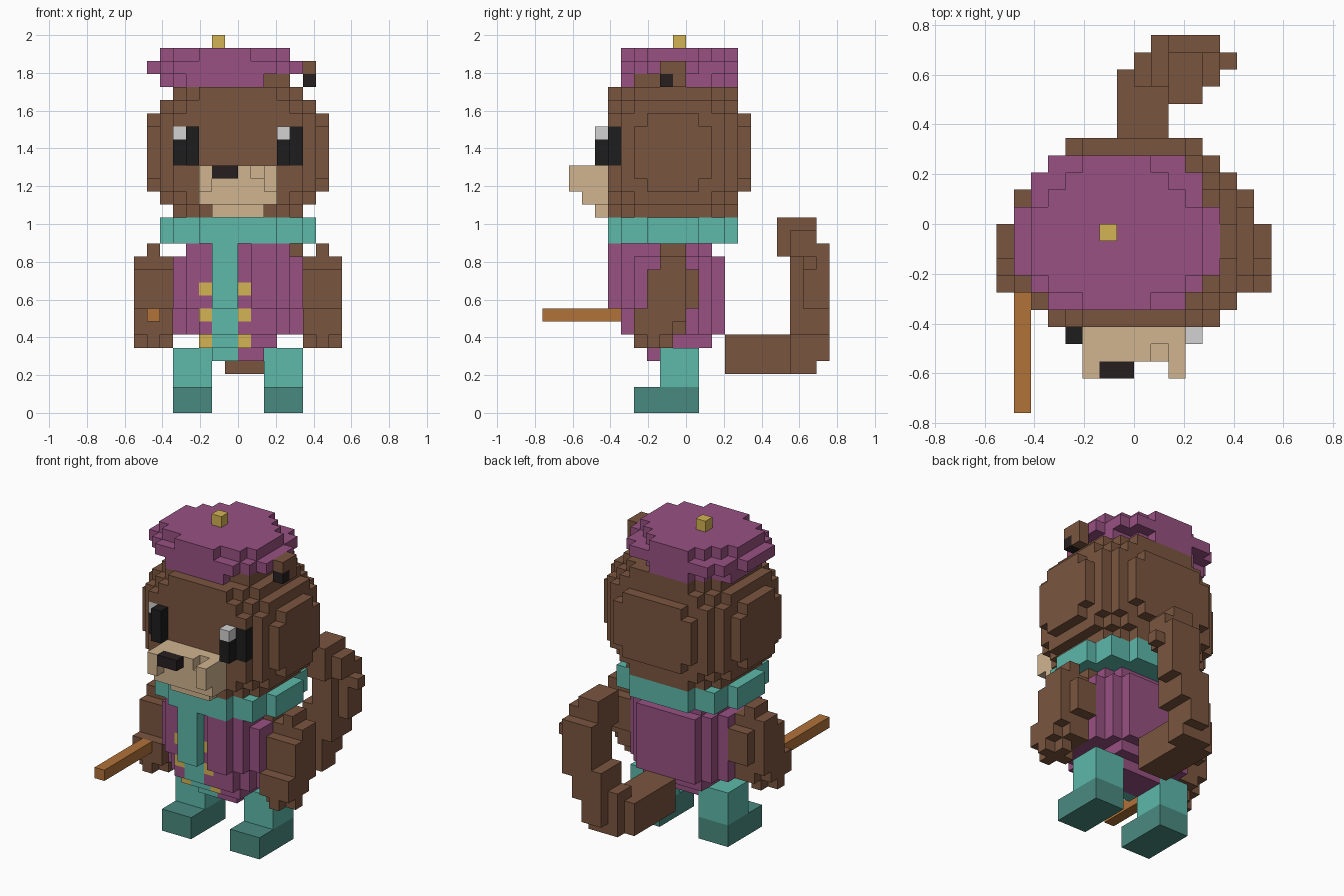
import bpy
import bmesh

cube = bpy.data.objects.get("Cube")
if cube:
    bpy.data.objects.remove(cube, do_unlink=True)

U = 2 / 29            # edge length of one block
owner = {}            # block cell -> part name; later parts replace earlier ones
part_colour = {}


def srgb(hexa):
    c = [int(hexa[i:i + 2], 16) / 255 for i in (0, 2, 4)]
    return [v / 12.92 if v <= 0.04045 else ((v + 0.055) / 1.055) ** 2.4 for v in c] + [1.0]


def make_material(name, hexa):
    m = bpy.data.materials.new(name)
    m.use_nodes = True
    m.diffuse_color = srgb(hexa)
    bsdf = next(n for n in m.node_tree.nodes if n.type == 'BSDF_PRINCIPLED')
    bsdf.inputs["Base Color"].default_value = srgb(hexa)
    bsdf.inputs["Roughness"].default_value = 0.9
    return m


mats = {n: make_material(n, h) for n, h in {
    "brown fur": "7A553E", "plum cloth": "985182", "teal cloth": "5DB8AA",
    "dark teal": "498A80", "gold": "D4B354", "tan fur": "D1B490",
    "wood": "B07239", "black": "1D1D1D", "nose black": "271F20",
    "light grey": "D2D2D2"}.items()}


def box(part, colour, x, y, z):
    """Fill blocks from the low to the high limit on each axis."""
    part_colour[part] = colour
    for i in range(*x):
        for j in range(*y):
            for k in range(*z):
                owner[i, j, k] = part


def disc(part, colour, cx, y0, halves, z):
    """Fill a rounded slab: one half width for each row from y0 backwards."""
    for r, h in enumerate(halves):
        box(part, colour, (cx - h, cx + h), (y0 + r, y0 + r + 1), z)


# Torso, narrowing towards the bottom, with a raised lapel on each side
disc("torso", "plum cloth", 0, -5, [4, 5, 5, 5, 5, 5, 4, 3], (8, 12))
disc("torso", "plum cloth", 0, -5, [4, 4, 4, 4, 4, 4, 3], (12, 13))
disc("torso", "plum cloth", 0, -5, [3, 4, 5, 5, 5, 5, 4, 3], (6, 8))
disc("torso", "plum cloth", 0, -4, [3, 3, 3, 3, 3, 3], (5, 6))
disc("torso", "plum cloth", 0, -3, [2, 2, 2, 2], (4, 5))
box("torso", "plum cloth", (1, 3), (-6, -5), (8, 13))


def front_block(x, z):
    return min(j for (i, j, k) in owner if i == x and k == z)


# Buttons and hanging scarf end replace the front blocks of the torso
for z in (5, 7, 9):
    for x in (-3, 0):
        y = front_block(x, z)
        box("buttons", "gold", (x, x + 1), (y, y + 1), (z, z + 1))
for z in range(4, 8):
    y = front_block(-2, z)
    box("scarf_end", "teal cloth", (-2, 0), (y, y + 1), (z, z + 1))
box("scarf_end", "teal cloth", (-2, 0), (-6, -5), (8, 13))

# Scarf collar
disc("scarf_collar", "teal cloth", 0, -6, [3, 5, 5, 6, 6, 6, 6, 5, 5, 3], (13, 15))

# Legs, feet and rounded arms
for side, s in (("left", 1), ("right", -1)):
    def span(a, b):
        return (a, b) if s > 0 else (-b, -a)
    box(side + "_leg", "teal cloth", span(2, 5), (-2, 1), (2, 5))
    box(side + "_foot", "dark teal", span(2, 5), (-4, 1), (0, 2))
    arm = side + "_arm"
    box(arm, "brown fur", span(6, 7), (-2, 0), (11, 13))
    box(arm, "brown fur", span(5, 8), (-2, 0), (10, 12))
    box(arm, "brown fur", span(5, 7), (-3, 1), (8, 11))
    box(arm, "brown fur", span(5, 7), (-4, 0), (6, 8))
    box(arm, "brown fur", span(7, 8), (-3, 0), (7, 11))
    box(arm, "brown fur", span(7, 8), (-4, -1), (6, 8))
    box(arm, "brown fur", span(6, 7), (-4, -1), (5, 6))
    box(arm, "brown fur", span(5, 8), (-3, -2), (5, 6))
box("left_arm", "brown fur", (4, 5), (-2, 0), (12, 13))

# Stick held in the right hand
box("stick", "wood", (-7, -6), (-11, -4), (7, 8))

# Tail: back, sideways while rising, then curling forward
for b in (((-1, 2), (3, 9), (3, 6)), ((0, 3), (8, 10), (3, 6)),
          ((1, 3), (9, 11), (4, 7)), ((0, 3), (8, 10), (5, 7)),
          ((1, 4), (8, 10), (6, 9)), ((1, 4), (10, 11), (6, 9)),
          ((2, 5), (9, 11), (8, 13)), ((2, 4), (8, 9), (8, 13)),
          ((2, 4), (7, 10), (12, 15)), ((2, 5), (8, 10), (12, 14)),
          ((5, 6), (9, 10), (11, 12))):
    box("tail", "brown fur", *b)

# Beret with a small knob
disc("beret", "plum cloth", -1, -5, [3, 3, 4, 5, 5, 5, 5, 3, 2], (25, 26))
disc("beret", "plum cloth", -1, -5, [4, 5, 6, 6, 6, 6, 5, 5, 4], (26, 27))
disc("beret", "plum cloth", -1, -5, [2, 4, 5, 5, 5, 5, 4, 3, 2], (27, 28))
box("beret_knob", "gold", (-2, -1), (-1, 0), (28, 29))

# Head: rounded block, trimmed by depth and by height
trim_y = {4: 3, 3: 2, 2: 1, -5: 1, -6: 2}
trim_z = {15: 2, 16: 1, 23: 1, 24: 2, 25: 3}
for z in range(15, 26):
    lo, hi = (-4, 0) if z == 25 else (-6, 5 if 17 <= z < 23 else 4)
    for y in range(lo, hi):
        w = 7 - trim_y.get(y, 0) - trim_z.get(z, 0)
        if z in (17, 22) and y in (-4, 1, 4):
            w -= 1
        box("head", "brown fur", (-w, w), (y, y + 1), (z, z + 1))

# Left ear poking out from under the beret
box("left_ear", "brown fur", (5, 6), (-2, 0), (26, 27))
box("left_ear", "brown fur", (5, 6), (-1, 0), (25, 26))
box("left_ear_inner", "nose black", (5, 6), (-2, -1), (25, 26))

# Eyes wrap round the face by one step; each has a highlight
for s in ("left", "right"):
    inner, outer = (3, 4) if s == "left" else (-4, -5)
    box(s + "_eye", "black", (inner, inner + 1), (-7, -6), (19, 22))
    box(s + "_eye", "black", (outer, outer + 1), (-6, -5), (19, 22))
box("left_eye_highlight", "light grey", (3, 4), (-7, -6), (21, 22))
box("right_eye_highlight", "light grey", (-5, -4), (-6, -5), (21, 22))

# Snout with a notch beside the nose, cheeks and nose
box("snout", "tan fur", (-2, 2), (-7, -5), (15, 16))
box("snout", "tan fur", (-3, 3), (-8, -5), (16, 18))
box("snout", "tan fur", (-3, 3), (-7, -5), (18, 19))
box("snout", "tan fur", (-3, 1), (-8, -7), (18, 19))
box("snout", "tan fur", (-3, -2), (-9, -7), (17, 19))
box("snout", "tan fur", (2, 3), (-9, -7), (17, 19))
box("nose", "nose black", (-2, 0), (-9, -8), (18, 19))


# Turn each part's blocks into a mesh of its exposed faces
def build(part, colour):
    bm = bmesh.new()
    verts = {}

    def vert(p):
        if p not in verts:
            verts[p] = bm.verts.new([c * U for c in p])
        return verts[p]

    for cell in [c for c, n in owner.items() if n == part]:
        for axis in range(3):
            for d in (0, 1):
                near = list(cell)
                near[axis] += 2 * d - 1
                if tuple(near) in owner:
                    continue
                a, b = (axis + 1) % 3, (axis + 2) % 3
                corners = []
                for da, db in ((0, 0), (1, 0), (1, 1), (0, 1)):
                    p = list(cell)
                    p[axis] += d
                    p[a] += da
                    p[b] += db
                    corners.append(vert(tuple(p)))
                bm.faces.new(corners if d else corners[::-1])
    mesh = bpy.data.meshes.new(part)
    bm.to_mesh(mesh)
    bm.free()
    mesh.materials.append(mats[colour])
    bpy.context.scene.collection.objects.link(bpy.data.objects.new(part, mesh))


for part, colour in part_colour.items():
    build(part, colour)
